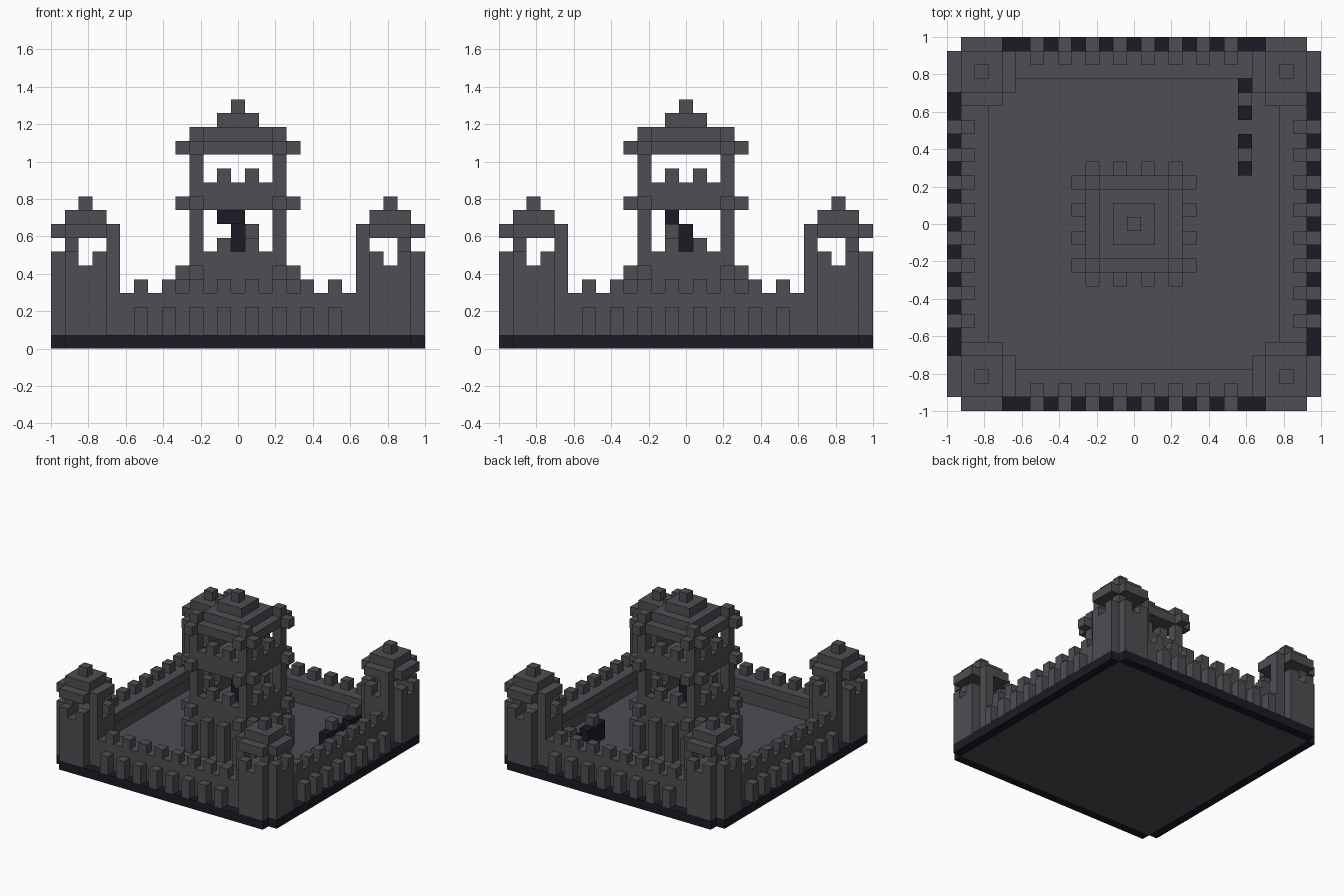
import bpy
import bmesh
from mathutils import Matrix, Vector

if "Cube" in bpy.data.objects:
    bpy.data.objects.remove(bpy.data.objects["Cube"], do_unlink=True)

N = 27            # blocks along each side
U = 2 / N         # block size
MID = N / 2


def material(name, rgb):
    m = bpy.data.materials.new(name)
    m.use_nodes = True
    m.diffuse_color = (*rgb, 1)
    m.node_tree.nodes["Principled BSDF"].inputs["Base Color"].default_value = (*rgb, 1)
    return m


STONE = material("grey stone", (0.077, 0.075, 0.084))
DARK = material("dark slate", (0.011, 0.011, 0.019))


def box(x, y, z, w=1, d=1, h=1):
    """A box given by its lowest block and its size in blocks."""
    return (x, y, z, w, d, h)


def slab(inset, z, h=1):
    """A square slab centred on the model."""
    return box(inset, inset, z, N - 2 * inset, N - 2 * inset, h)


def around(boxes):
    """Repeat boxes by quarter turns about the centre."""
    out = []
    for x, y, z, w, d, h in boxes:
        for _ in range(4):
            out.append((x, y, z, w, d, h))
            x, y, w, d = N - y - d, x, d, w
    return list(dict.fromkeys(out))


def build(name, boxes, mat):
    bm = bmesh.new()
    for x, y, z, w, d, h in boxes:
        centre = Vector((x + w / 2 - MID, y + d / 2 - MID, z + h / 2)) * U
        size = Matrix.Diagonal((w * U, d * U, h * U, 1))
        bmesh.ops.create_cube(bm, size=1, matrix=Matrix.Translation(centre) @ size)
    mesh = bpy.data.meshes.new(name)
    bm.to_mesh(mesh)
    bm.free()
    mesh.materials.append(mat)
    ob = bpy.data.objects.new(name, mesh)
    bpy.context.collection.objects.link(ob)
    return ob


# Ground: dark rim with open corners around the courtyard floor
build("base_rim", around([box(1, 0, 0, N - 2)]), DARK)
build("courtyard_floor", [slab(1, 0)], STONE)

# Curtain walls with an overhanging walkway, buttresses and merlons
steps = range(6, 21, 2)
build("curtain_wall", around([box(4, 1, 1, N - 8, 1, 3)]), STONE)
build("wall_walkway", around([box(4, 2, 3, N - 8)]), STONE)
build("wall_buttress", around([box(i, 0, 1, h=2) for i in steps]), STONE)
build("wall_merlon", around([box(i, 1, 4) for i in steps]), STONE)


# Corner towers
def cut_square(z, h):
    """Five-block square without its corner blocks."""
    return [box(0, 1, z, 5, 3, h), box(1, 0, z, 3, 5, h)]


build("tower_body", around(cut_square(1, 5)), STONE)
crenels = [box(a, b, 6) for a in (1, 3) for b in (0, 4)]
crenels += [box(b, a, 6) for a in (1, 3) for b in (0, 4)]
build("tower_merlon", around(crenels), STONE)
build("tower_post", around([box(1, 4, 7), box(4, 1, 7), box(1, 1, 6, h=2)]), STONE)
build("tower_roof", around(cut_square(8, 1) + [box(1, 1, 9, 3, 3), box(2, 2, 10)]), STONE)

# Keep: two storeys with corner corbels, parapets and corner posts
build("keep_body", [slab(10, 1, 5)], STONE)
build("keep_buttress", around([box(i, 9, 1, h=4) for i in (12, 14)]), STONE)
build("keep_corner_buttress", around([box(i, 9, 1, h=3) for i in (10, 16)]), STONE)
build("keep_gallery", [slab(10, 10)], STONE)
for name, z in (("lower", 5), ("middle", 10), ("upper", 14)):
    build(name + "_corbel", around([box(i, 9, z) for i in (10, 16)]), STONE)
for name, z in (("lower", 6), ("upper", 11)):
    build(name + "_parapet", around([box(10, 10, z, 7)]), STONE)
    build(name + "_merlon", around([box(i, 10, z + 1) for i in (12, 14)]), STONE)
build("corner_post", around([box(10, 10, 7, h=9)]), STONE)
build("keep_roof", [slab(10, 14), slab(11, 15), slab(12, 16), slab(13, 17)], STONE)

# Winding stair inside the keep
build("stair_column", [box(13, 13, 6, h=3), box(12, 12, 9, 2)], DARK)
build("stair_step", [box(14, 12, 8)], STONE)

# Two small carts in the courtyard
for i, y in enumerate((17, 21)):
    build("cart_base_%d" % (i + 1), [box(21, y, 1, d=3, h=2)], DARK)
    build("cart_load_%d" % (i + 1), [box(21, y + 1, 3)], STONE)
